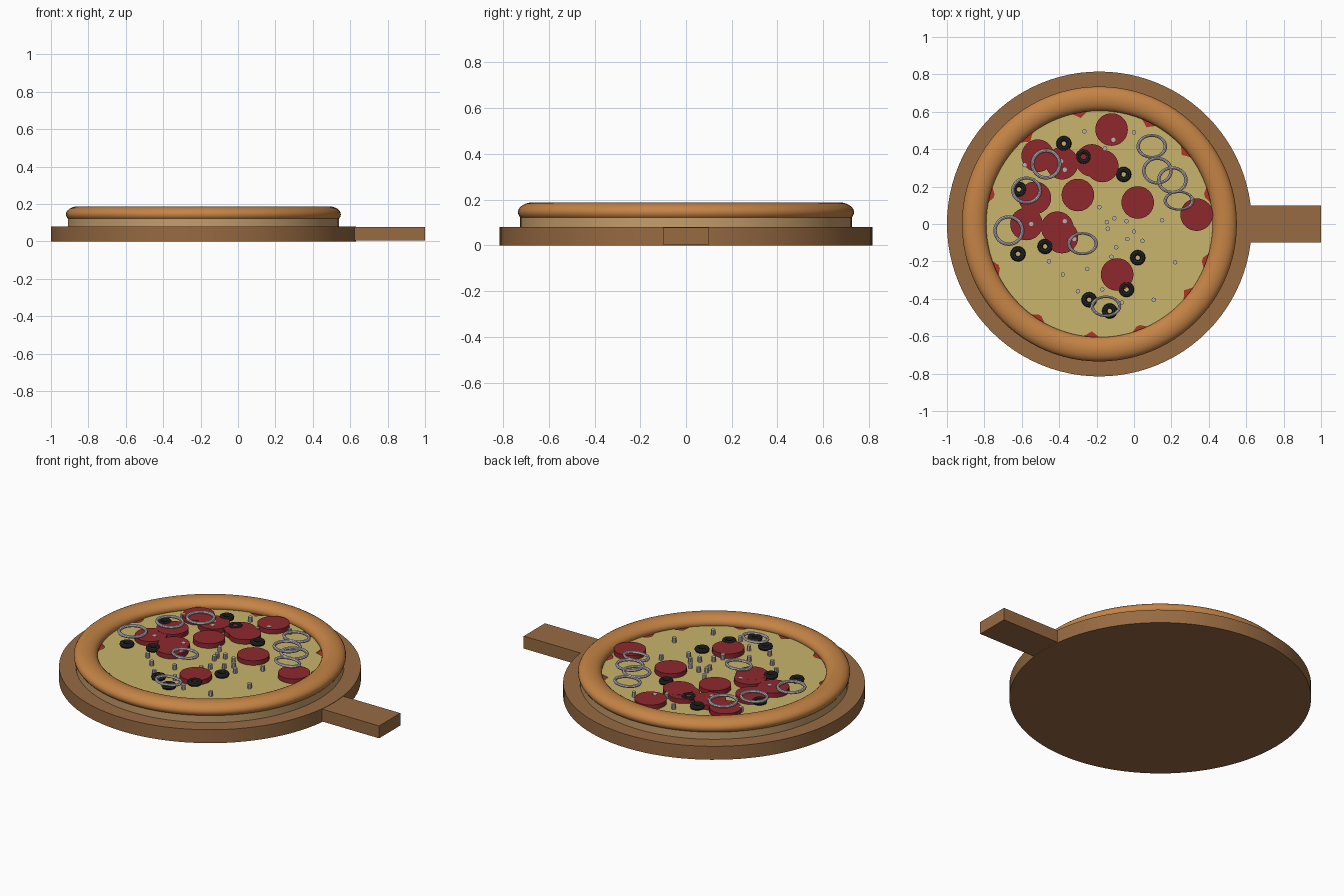
import bpy, bmesh, math
from mathutils import Matrix, Vector

cube = bpy.data.objects.get("Cube")
if cube:
    bpy.data.objects.remove(cube, do_unlink=True)

CX = -0.185        # centre of the round board
CHEESE_Z = 0.135


def material(name, rgb):
    m = bpy.data.materials.new(name)
    m.use_nodes = True
    colour = (*rgb, 1)
    m.diffuse_color = colour
    m.node_tree.nodes["Principled BSDF"].inputs["Base Color"].default_value = colour
    return m


wood = material("wood", (0.31, 0.145, 0.055))
crust_brown = material("crust brown", (0.56, 0.23, 0.06))
dough_tan = material("dough tan", (0.56, 0.34, 0.15))
sauce_red = material("sauce red", (0.43, 0.035, 0.02))
cheese_yellow = material("cheese yellow", (0.58, 0.46, 0.15))
salami_red = material("salami red", (0.27, 0.022, 0.027))
olive_black = material("olive black", (0.018, 0.018, 0.018))
onion_white = material("onion white", (0.6, 0.56, 0.62))
crumb_grey = material("crumb grey", (0.48, 0.45, 0.45))


def finish(name, mat, smooth=True):
    ob = bpy.context.object
    ob.name = name
    ob.data.materials.append(mat)
    if smooth:
        bpy.ops.object.shade_smooth_by_angle(angle=math.radians(35))
    return ob


def disc(name, mat, x, y, radius, bottom, top, sides=32):
    bpy.ops.mesh.primitive_cylinder_add(vertices=sides, radius=radius, depth=top - bottom,
                                        location=(x, y, (bottom + top) / 2))
    return finish(name, mat)


def ring(name, mat, x, y, z, major, minor, scale=(1, 1, 1), around=32, tube=10):
    bpy.ops.mesh.primitive_torus_add(major_radius=major, minor_radius=minor, major_segments=around,
                                     minor_segments=tube, location=(x, y, z))
    bpy.context.object.scale = scale
    return finish(name, mat)


# Serving board and handle
disc("board", wood, CX, 0, 0.815, 0, 0.08, 96)
bpy.ops.mesh.primitive_cube_add(size=1, location=(0.75, 0, 0.041))
bpy.context.object.scale = (0.5, 0.2, 0.074)
finish("handle", wood, False)

# Dough, rolled crust and sauce
disc("dough_base", dough_tan, CX, 0, 0.725, 0.08, 0.122, 96)
ring("crust", crust_brown, CX, 0, 0.145, 0.67, 0.065, (1, 1, 0.66), 96, 24)
disc("sauce", sauce_red, CX, 0, 0.635, 0.12, 0.129, 96)

# Cheese sheet with a ragged edge that lets the sauce show
gaps = [15, 40, 64, 100, 130, 165, 203, 237, 266, 291, 322, 341]


def cheese_radius(deg):
    nearest = min(abs((deg - g + 180) % 360 - 180) for g in gaps)
    return 0.575 + 0.06 * min(1, nearest / 8)


bm = bmesh.new()
rim = []
for deg in range(0, 360, 2):
    r, a = cheese_radius(deg), math.radians(deg)
    rim.append(bm.verts.new((CX + r * math.cos(a), r * math.sin(a), 0.128)))
sheet = bm.faces.new(rim)
top = bmesh.ops.extrude_face_region(bm, geom=[sheet])
bmesh.ops.translate(bm, vec=(0, 0, CHEESE_Z - 0.128),
                    verts=[v for v in top["geom"] if isinstance(v, bmesh.types.BMVert)])
bmesh.ops.recalc_face_normals(bm, faces=bm.faces)
mesh = bpy.data.meshes.new("cheese")
bm.to_mesh(mesh)
bm.free()
mesh.materials.append(cheese_yellow)
bpy.context.collection.objects.link(bpy.data.objects.new("cheese", mesh))

# Salami slices
salami = [(-.12, .505), (-.515, .365), (-.385, .325), (-.225, .34), (-.17, .31), (-.3, .155),
          (.02, .115), (.335, .05), (-.53, .14), (-.575, 0), (-.41, -.02), (-.385, -.07),
          (-.09, -.27)]
for i, (x, y) in enumerate(salami):
    disc(f"salami_slice_{i + 1}", salami_red, x, y, 0.087, 0.13, 0.162 + 0.0004 * (i % 3))

# Olive rings
olives = [(-.375, .43), (-.27, .36), (-.055, .265), (-.615, .185), (-.62, -.16), (-.475, -.12),
          (.02, -.18), (-.04, -.35), (-.24, -.405), (-.13, -.465)]
for i, (x, y) in enumerate(olives):
    ring(f"olive_ring_{i + 1}", olive_black, x, y, 0.156, 0.027, 0.014, around=16, tube=8)

# Onion rings, some squashed into ovals
onions = [(-.47, .32, 1), (-.575, .18, .9), (-.67, -.035, 1), (-.275, -.105, .75), (.095, .415, .8),
          (.125, .285, .9), (.205, .235, .9), (.24, .125, .65), (-.15, -.44, .7)]
for i, (x, y, oval) in enumerate(onions):
    ring(f"onion_ring_{i + 1}", onion_white, x, y, 0.17, 0.073, 0.009, (1, oval, 1), tube=8)

# Small crumbs scattered over the cheese
crumbs = [(-.265, .495), (-.11, .45), (-.155, .405), (0, .49), (-.37, .29), (-.39, .335),
          (-.585, .315), (-.55, 0), (-.37, .015), (-.185, .09), (-.145, .01), (-.14, -.025),
          (-.105, .03), (-.04, .015), (0, -.04), (-.035, -.08), (.045, -.09), (.15, .02),
          (-.095, -.125), (-.12, -.175), (-.455, -.2), (-.38, -.27), (-.25, -.24), (-.3, -.36),
          (-.17, -.35), (-.065, -.42), (.105, -.405), (.22, -.205), (-.32, -.08)]
for i, (x, y) in enumerate(crumbs):
    disc(f"crumb_{i + 1}", crumb_grey, x, y, 0.012, 0.132, 0.164, 8)
